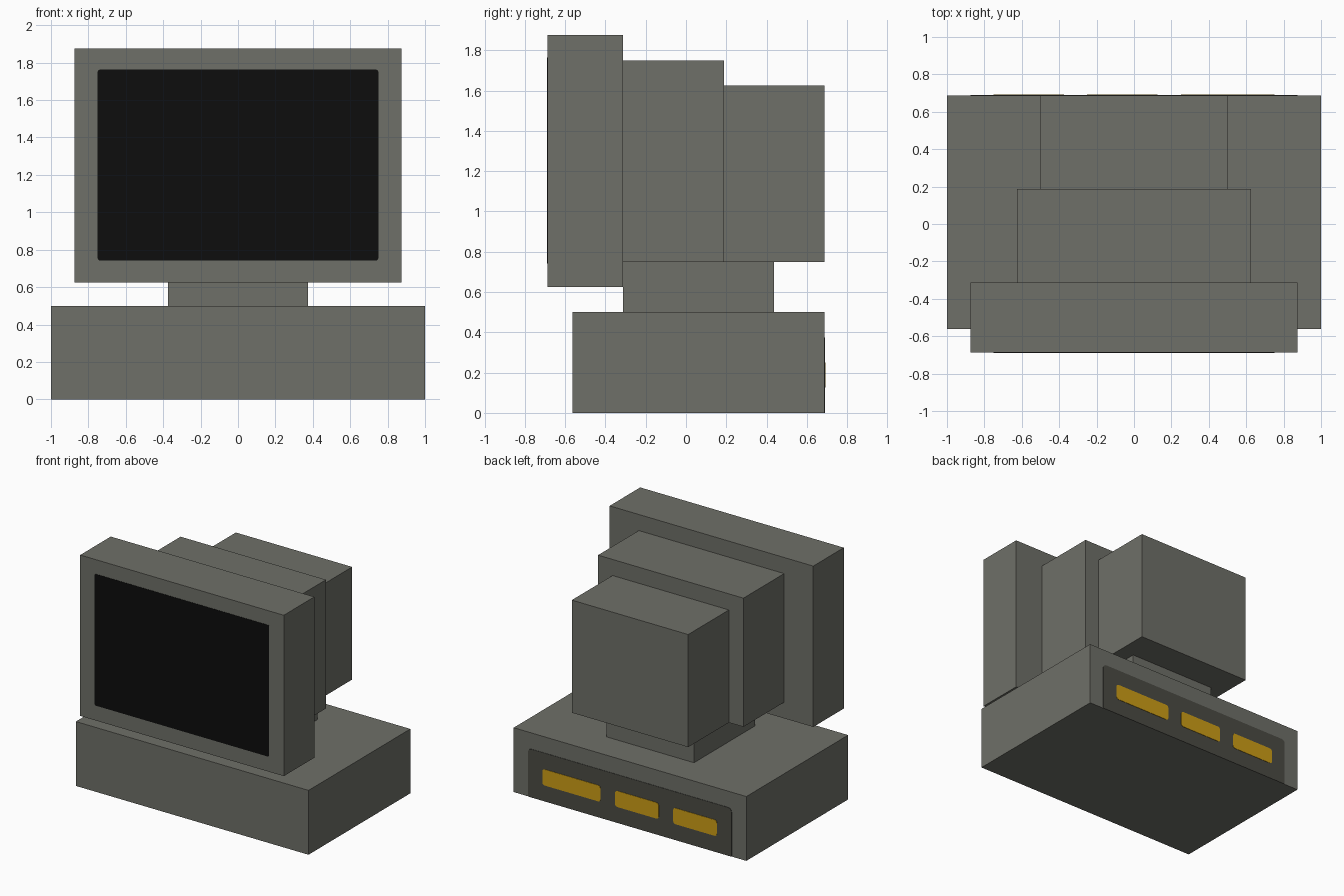
import bpy
import bmesh

cube = bpy.data.objects.get("Cube")
if cube:
    bpy.data.objects.remove(cube, do_unlink=True)


def material(name, r, g, b):
    m = bpy.data.materials.new(name)
    m.use_nodes = True
    m.diffuse_color = (r, g, b, 1)
    m.node_tree.nodes["Principled BSDF"].inputs["Base Color"].default_value = (r, g, b, 1)
    return m


casing = material("warm grey casing", 0.158, 0.160, 0.138)
black = material("black screen", 0.004, 0.004, 0.004)
dark = material("dark grey panel", 0.070, 0.070, 0.058)
amber = material("amber slot", 0.61, 0.34, 0.008)


def box(name, x, y, z, mat, radius=0, square_below=None):
    """Box from (min, max) ranges; radius rounds the corners seen along y."""
    bm = bmesh.new()
    bmesh.ops.create_cube(bm, size=1)
    for v in bm.verts:
        v.co = [r[0] if c < 0 else r[1] for c, r in zip(v.co, (x, y, z))]
    if radius:
        corners = [e for e in bm.edges
                   if abs(e.verts[0].co.y - e.verts[1].co.y) > 1e-5
                   and (square_below is None or e.verts[0].co.z > square_below)]
        bmesh.ops.bevel(bm, geom=corners, offset=radius, segments=3,
                        profile=0.5, affect='EDGES')
    bmesh.ops.recalc_face_normals(bm, faces=bm.faces)
    mesh = bpy.data.meshes.new(name)
    bm.to_mesh(mesh)
    bm.free()
    mesh.materials.append(mat)
    obj = bpy.data.objects.new(name, mesh)
    bpy.context.collection.objects.link(obj)
    return obj


# Front and back planes of the model
front, back = -0.6875, 0.6875

# Computer case and monitor neck
box("base_case", (-1, 1), (-0.5625, back), (0, 0.5), casing)
box("monitor_neck", (-0.375, 0.375), (-0.3125, 0.4375), (0.5, 0.75), casing)

# Monitor, stepping down towards the back
box("monitor_front", (-0.875, 0.875), (front, -0.3125), (0.625, 1.875), casing)
box("monitor_middle", (-0.625, 0.625), (-0.3125, 0.1875), (0.75, 1.75), casing)
box("monitor_rear", (-0.5, 0.5), (0.1875, back), (0.75, 1.625), casing)

# Screen plate
box("screen", (-0.75, 0.75), (front - 0.003, front), (0.742, 1.763), black, 0.012)

# Connector panel with its slots
box("connector_panel", (-0.875, 0.875), (back, back + 0.003), (0, 0.375), dark,
    0.03, square_below=0.1)
for name, x in (("left", (0.25, 0.75)), ("middle", (-0.25, 0.125)),
                ("right", (-0.75, -0.375))):
    box(name + "_slot", x, (back, back + 0.006), (0.125, 0.25), amber, 0.02)
